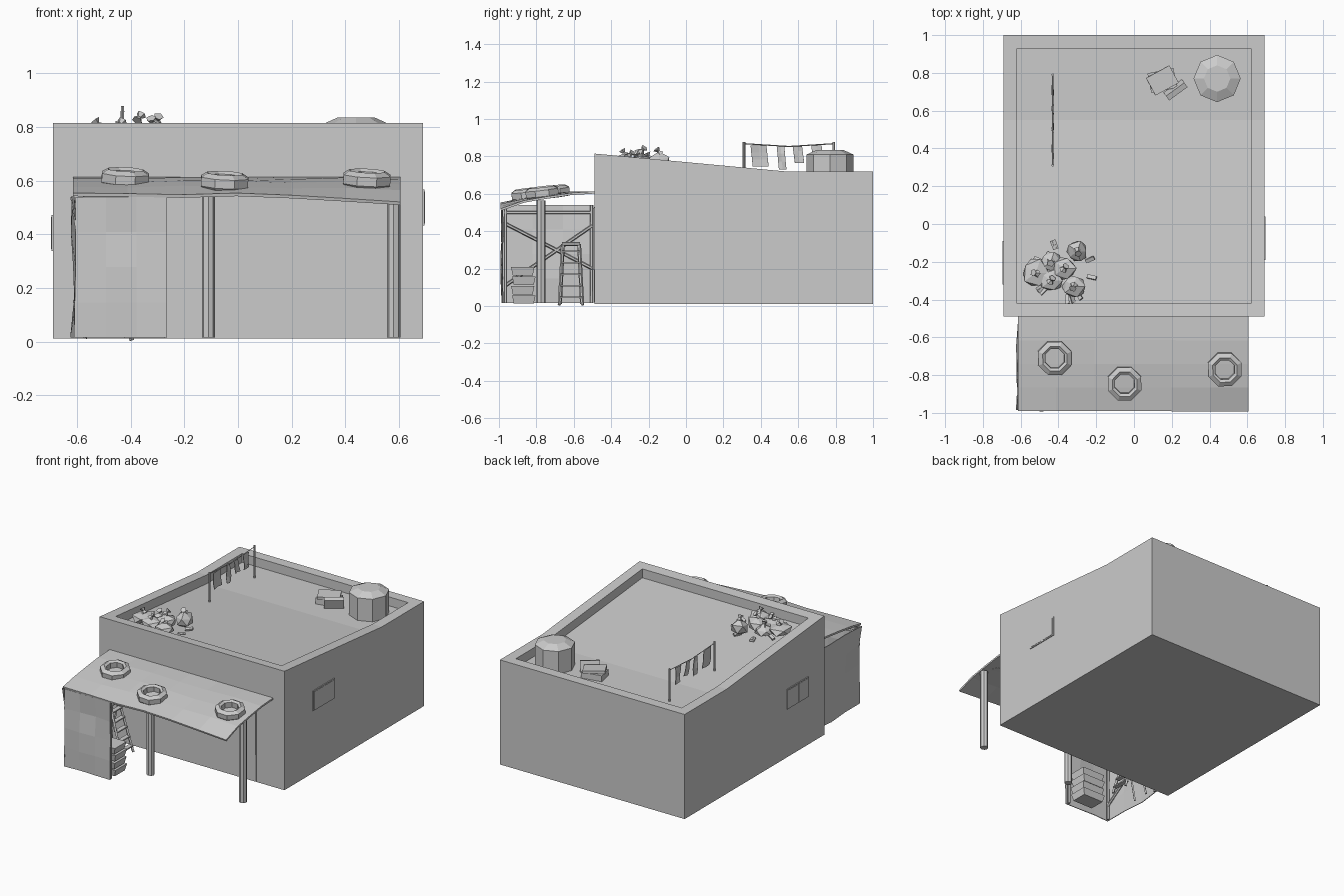
import bpy, bmesh, math, random
from mathutils import Vector, Matrix, Euler

if "Cube" in bpy.data.objects:
    bpy.data.objects.remove(bpy.data.objects["Cube"])
random.seed(4)


def finish(bm, name):
    bmesh.ops.recalc_face_normals(bm, faces=bm.faces)
    me = bpy.data.meshes.new(name)
    bm.to_mesh(me)
    bm.free()
    ob = bpy.data.objects.new(name, me)
    bpy.context.collection.objects.link(ob)
    return ob


def box(name, c, s, rot=(0, 0, 0)):
    bm = bmesh.new()
    m = Matrix.Translation(c) @ Euler(rot).to_matrix().to_4x4() @ Matrix.Diagonal((*s, 1))
    bmesh.ops.create_cube(bm, size=1, matrix=m)
    return finish(bm, name)


def rod(name, a, b, r, n=6):
    a, b = Vector(a), Vector(b)
    d = b - a
    m = Matrix.Translation((a + b) / 2) @ d.to_track_quat('Z', 'Y').to_matrix().to_4x4()
    bm = bmesh.new()
    bmesh.ops.create_cone(bm, cap_ends=True, segments=n, radius1=r, radius2=r, depth=d.length, matrix=m)
    return finish(bm, name)


def lathe(name, prof, n, loc, rot=(0, 0, 0), closed=True):
    bm = bmesh.new()
    rings = [[bm.verts.new((r * math.cos(2 * math.pi * i / n), r * math.sin(2 * math.pi * i / n), z))
              for i in range(n)] for r, z in prof]
    for k in range(len(rings) if closed else len(rings) - 1):
        p, q = rings[k], rings[(k + 1) % len(rings)]
        for i in range(n):
            bm.faces.new((p[i], p[(i + 1) % n], q[(i + 1) % n], q[i]))
    if not closed:
        bm.faces.new(rings[0])
        bm.faces.new(rings[-1])
    ob = finish(bm, name)
    ob.location, ob.rotation_euler = loc, rot
    return ob


def sheet(name, fn, nu, nv, thick):
    bm = bmesh.new()
    g = [[bm.verts.new(fn(i / nu, j / nv)) for j in range(nv + 1)] for i in range(nu + 1)]
    for i in range(nu):
        for j in range(nv):
            bm.faces.new((g[i][j], g[i + 1][j], g[i + 1][j + 1], g[i][j + 1]))
    ob = finish(bm, name)
    m = ob.modifiers.new('thickness', 'SOLIDIFY')
    m.thickness, m.offset = thick, 0
    return ob


def lerp(a, b, t):
    return a + (b - a) * t


def roof(y):  # parapet height along the building
    return lerp(0.815, 0.718, min(1, (y + 0.49) / 1.04))


def deck(y):
    return roof(y) - 0.06


# building: side profile across x, with a recessed roof deck
bm = bmesh.new()
ys = (-0.49, -0.42, 0.55, 0.93, 1.0)
xs = (-0.69, -0.62, 0.62, 0.69)
top = {(i, j): bm.verts.new((x, y, roof(y))) for i, x in enumerate(xs) for j, y in enumerate(ys)}
bot = {(i, j): bm.verts.new((xs[i], ys[j], 0.012)) for i in (0, 3) for j in (0, 4)}
low = {(i, j): bm.verts.new((xs[i], ys[j], deck(ys[j]))) for i in (1, 2) for j in (1, 2, 3)}
for i in range(3):
    for j in range(4):
        lv = low if i == 1 and j in (1, 2) else top
        bm.faces.new((lv[i, j], lv[i + 1, j], lv[i + 1, j + 1], lv[i, j + 1]))
for i in (1, 2):
    for j in (1, 2):
        bm.faces.new((top[i, j], top[i, j + 1], low[i, j + 1], low[i, j]))
for j in (1, 3):
    bm.faces.new((top[1, j], top[2, j], low[2, j], low[1, j]))
for i in (0, 3):
    bm.faces.new([bot[i, 0]] + [top[i, j] for j in range(5)] + [bot[i, 4]])
for j in (0, 4):
    bm.faces.new([bot[0, j]] + [top[i, j] for i in range(4)] + [bot[3, j]])
bm.faces.new((bot[0, 0], bot[3, 0], bot[3, 4], bot[0, 4]))
finish(bm, 'building')

# shop front and side windows
box('shop_front', (0.22, -0.49, 0.275), (0.52, 0.006, 0.51))
for x in (0.088, 0.358):
    box('shop_pane', (x, -0.492, 0.36), (0.24, 0.008, 0.33))
for x, y, z in ((0.69, -0.075, 0.5), (-0.69, -0.205, 0.405)):
    box('side_window', (x, y, z), (0.01, 0.23, 0.135))
    for d in (-0.055, 0.055):
        box('side_window_pane', (x, y + d, z), (0.014, 0.1, 0.12))


# sagging awning
def awning(u, v):
    x = lerp(-0.615, 0.605, u)
    edge = (0.548, 0.546, 0.542, 0.548, 0.54, 0.528, 0.515)[round(u * 6)]
    jit = random.uniform(-0.006, 0.006) if 0 < v < 1 else 0
    return (x, lerp(-0.99, -0.49, v), lerp(edge, 0.607, 1 - (1 - v) ** 2) + jit)


sheet('awning', awning, 6, 4, 0.012)

# tyres lying on the awning
tyre = [(.065, -.03), (.085, -.03), (.095, -.018), (.095, .015), (.07, .03), (.055, .02), (.055, -.02)]
for x, y, z in ((-0.42, -0.71, 0.612), (-0.05, -0.845, 0.598), (0.48, -0.77, 0.607)):
    lathe('tyre', tyre, 8, (x, y, z), (0.13, 0, 0.4))

# awning posts and rear beam
for x in (-0.11, 0.58):
    rod('awning_post', (x, -0.775, 0.015), (x, -0.775, 0.565), 0.025, 8)


# crumpled side and front screens with their frame
def side_screen(u, v):
    return (-0.612 + random.uniform(-0.013, 0.013), lerp(-0.985, -0.495, u), lerp(0.015, 0.54, v))


def front_screen(u, v):
    return (lerp(-0.605, -0.265, u), -0.982 + random.uniform(-0.008, 0.008), lerp(0.015, 0.54, v))


sheet('side_screen', side_screen, 3, 4, 0.005)
sheet('front_screen', front_screen, 3, 4, 0.005)
for x, y in ((-0.595, -0.965), (-0.275, -0.965), (-0.595, -0.505)):
    rod('screen_post', (x, y, 0.015), (x, y, 0.54), 0.009)
rod('screen_beam', (-0.595, -0.97, 0.5), (-0.595, -0.5, 0.5), 0.009)
rod('screen_beam', (-0.6, -0.965, 0.5), (-0.27, -0.965, 0.5), 0.009)
rod('screen_brace', (-0.592, -0.965, 0.44), (-0.592, -0.5, 0.2), 0.009)
rod('screen_brace', (-0.592, -0.965, 0.11), (-0.592, -0.5, 0.43), 0.009)

# stack of crates, each flared upwards
for k in range(4):
    bm = bmesh.new()
    m = Matrix.Translation((-0.35, -0.87 + 0.003 * (-1) ** k, 0.035 + 0.05 * k)) @ Matrix.Diagonal((0.17, 0.125, 0.045, 1))
    bmesh.ops.create_cube(bm, size=1, matrix=m)
    bm.normal_update()
    for v in [v for v in bm.verts if v.co.z < 0.035 + 0.05 * k]:
        v.co.x = lerp(v.co.x, -0.35, 0.12)
        v.co.y = lerp(v.co.y, -0.87, 0.15)
    finish(bm, 'crate')

# step ladder
for s in (-1, 1):
    rod('ladder_leg', (-0.395, -0.615 + s * 0.062, 0.005), (-0.49, -0.615 + s * 0.045, 0.33), 0.009, 4)
    rod('ladder_back_leg', (-0.57, -0.615 + s * 0.055, 0.012), (-0.49, -0.615 + s * 0.04, 0.33), 0.007, 4)
for k in range(5):
    t = (k + 0.7) / 5.3
    w = lerp(0.062, 0.045, t)
    box('ladder_step', (lerp(-0.395, -0.49, t), -0.615, lerp(0.005, 0.33, t)), (0.03, 2 * w, 0.008))
rod('ladder_top', (-0.49, -0.662, 0.332), (-0.49, -0.568, 0.332), 0.01, 6)

# water tank
lathe('water_tank', [(.125, 0.65), (.125, .81), (.07, .835)], 8, (0.44, 0.77, 0), closed=False)

# loose boxes beside the tank
box('roof_box', (0.15, 0.76, 0.678), (0.14, 0.105, 0.04), (0, 0, 0.2))
box('roof_box_lid', (0.15, 0.76, 0.708), (0.14, 0.105, 0.018), (0.05, 0.04, 0.5))
box('roof_plank', (0.22, 0.71, 0.69), (0.12, 0.03, 0.075), (0.3, 0, 0.63))

# washing line
for y in (0.31, 0.79):
    rod('line_post', (-0.43, y, deck(y) - 0.005), (-0.43, y, 0.878), 0.007)
rod('line', (-0.43, 0.31, 0.868), (-0.43, 0.55, 0.853), 0.003, 4)
rod('line', (-0.43, 0.55, 0.853), (-0.43, 0.79, 0.868), 0.003, 4)
for y0, y1, z0 in ((0.345, 0.43, 0.745), (0.485, 0.525, 0.73), (0.57, 0.62, 0.765), (0.67, 0.725, 0.75)):
    def cloth(u, v):
        return (-0.43 + random.uniform(-0.006, 0.006), lerp(y0, y1, u) + 0.012 * (1 - v), lerp(z0, 0.859, v))
    sheet('laundry', cloth, 2, 3, 0.003)

# heap of rubbish bags with tied necks
bags = ((-0.52, -0.26, 0.08, 0.075), (-0.37, -0.235, 0.07, 0.1), (-0.32, -0.33, 0.065, 0.075),
        (-0.30, -0.145, 0.06, 0.1), (-0.44, -0.3, 0.065, 0.07), (-0.44, -0.2, 0.06, 0.07))
for x, y, r, h in bags:
    bm = bmesh.new()
    bmesh.ops.create_icosphere(bm, subdivisions=1, radius=1)
    for v in bm.verts:
        k = random.uniform(0.85, 1.1)
        v.co = Vector((v.co.x * r * k, v.co.y * r * k, (v.co.z * 0.5 + 0.45) * h * k))
    finish(bm, 'rubbish_bag').location = (x, y, deck(y))
    tilt = (random.uniform(-0.7, 0.7), random.uniform(-0.7, 0.7), 0)
    lathe('bag_neck', [(.022, -.012), (.008, .006), (.02, .022)], 5, (x, y, deck(y) + h), tilt, closed=False)

# scattered litter around the heap
for k in range(14):
    a = random.uniform(0, 6.28)
    x, y = -0.37 + 0.15 * math.cos(a), -0.25 + 0.15 * math.sin(a)
    box('litter', (x, y, deck(y) + 0.012), (0.05, 0.02, 0.012), (random.uniform(-.4, .4), random.uniform(-.4, .4), a))
